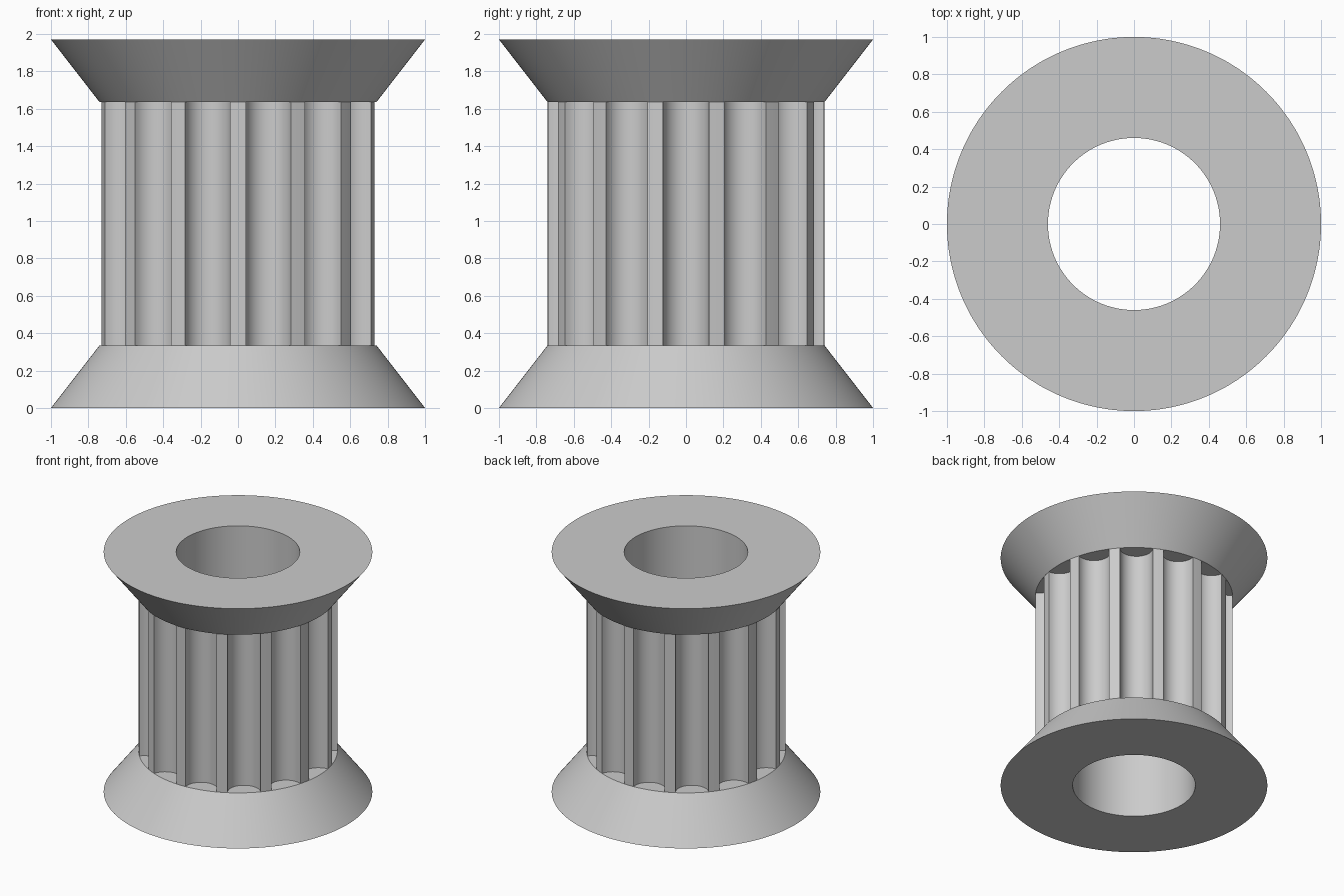
import bpy
import bmesh
from math import pi, sin, cos, radians

if "Cube" in bpy.data.objects:
    bpy.data.objects.remove(bpy.data.objects["Cube"], do_unlink=True)

TEETH = 14
STEPS = 14                      # segments across each groove
SEGMENTS = TEETH * (STEPS + 2)
BORE, CORE, RIM = 0.46, 0.74, 1.0
HEIGHT, FLANGE = 1.97, 0.335

grey = bpy.data.materials.new("light grey")
grey.use_nodes = True
colour = (0.6, 0.6, 0.6, 1)
grey.diffuse_color = colour
grey.node_tree.nodes["Principled BSDF"].inputs["Base Color"].default_value = colour


def circle(radius):
    return [(radius * cos(2 * pi * i / SEGMENTS - pi / 2),
             radius * sin(2 * pi * i / SEGMENTS - pi / 2)) for i in range(SEGMENTS)]


def toothed_outline():
    """Narrow lands separated by half-round grooves, with a land facing front."""
    pitch = 2 * pi / TEETH
    half = pitch / 2 - radians(3.25)
    groove = CORE * sin(half)
    centre = CORE * cos(half)
    points = []
    for t in range(TEETH):
        land = t * pitch - pi / 2
        points.append((CORE * cos(land), CORE * sin(land)))
        mid = land + pitch / 2
        for s in range(STEPS + 1):
            a = pi * s / STEPS
            out, side = centre - groove * sin(a), -groove * cos(a)
            points.append((out * cos(mid) - side * sin(mid),
                           out * sin(mid) + side * cos(mid)))
    return points


def ring_solid(name, loops):
    """Closed ring skinned through (outline, height) loops."""
    bm = bmesh.new()
    rings = [[bm.verts.new((x, y, z)) for x, y in outline] for outline, z in loops]
    for a, b in zip(rings, rings[1:] + rings[:1]):
        for i in range(SEGMENTS):
            j = (i + 1) % SEGMENTS
            bm.faces.new((a[i], a[j], b[j], b[i]))
    bmesh.ops.recalc_face_normals(bm, faces=bm.faces)
    mesh = bpy.data.meshes.new(name)
    bm.to_mesh(mesh)
    bm.free()
    mesh.materials.append(grey)
    obj = bpy.data.objects.new(name, mesh)
    bpy.context.collection.objects.link(obj)
    bpy.ops.object.select_all(action="DESELECT")
    obj.select_set(True)
    bpy.context.view_layer.objects.active = obj
    bpy.ops.object.shade_smooth_by_angle(angle=radians(30))
    return obj


# Conical flanges
for name, outer, inner in (("bottom_flange", 0, FLANGE),
                           ("top_flange", HEIGHT, HEIGHT - FLANGE)):
    ring_solid(name, [(circle(BORE), outer), (circle(RIM), outer),
                      (circle(CORE), inner), (circle(BORE), inner)])

# Grooved core
teeth = toothed_outline()
ring_solid("toothed_core", [(circle(BORE), FLANGE), (teeth, FLANGE),
                            (teeth, HEIGHT - FLANGE), (circle(BORE), HEIGHT - FLANGE)])
